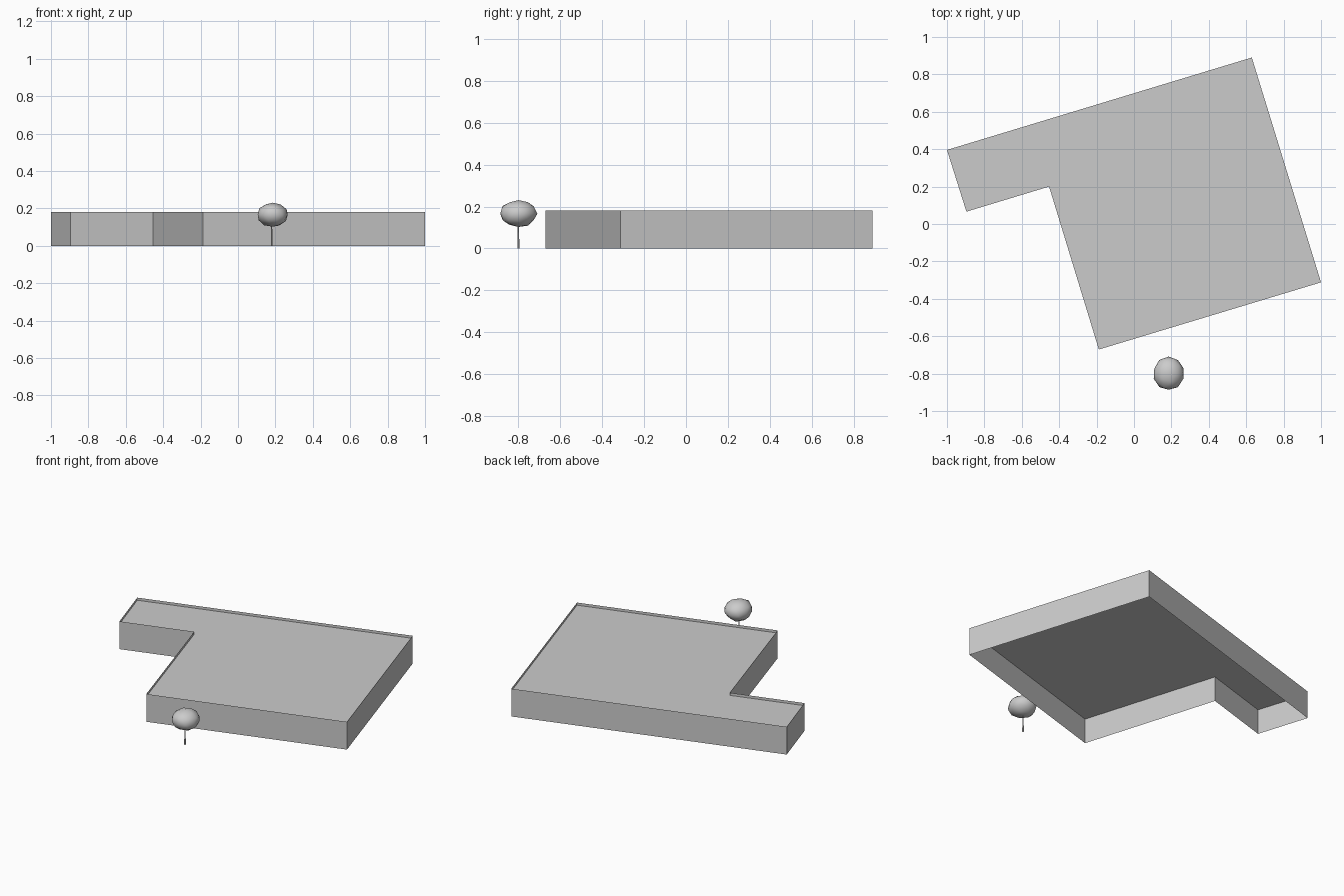
import bpy, bmesh
from mathutils import Vector, noise

if "Cube" in bpy.data.objects:
    bpy.data.objects.remove(bpy.data.objects["Cube"])

WALL_H, ROOF_Z = 0.18, 0.163
FOOTPRINT = [(-1.0, 0.396), (-0.896, 0.066), (-0.454, 0.2),
             (-0.188, -0.671), (1.0, -0.312), (0.63, 0.89)]
TREE = Vector((0.18, -0.8, 0))


def finish(name, bm):
    mesh = bpy.data.meshes.new(name)
    bm.to_mesh(mesh)
    bm.free()
    obj = bpy.data.objects.new(name, mesh)
    bpy.context.collection.objects.link(obj)
    return obj


# Outer walls: thin open shell rising past the roof as a parapet
bm = bmesh.new()
low = [bm.verts.new((x, y, 0)) for x, y in FOOTPRINT]
high = [bm.verts.new((x, y, WALL_H)) for x, y in FOOTPRINT]
for i in range(len(low)):
    j = (i + 1) % len(low)
    bm.faces.new((low[i], low[j], high[j], high[i]))
finish("walls", bm)

# Flat roof set just below the wall tops
bm = bmesh.new()
bm.faces.new([bm.verts.new((x, y, ROOF_Z)) for x, y in FOOTPRINT])
finish("flat_roof", bm)

# Slim tapered trunk
bm = bmesh.new()
bmesh.ops.create_cone(bm, cap_ends=True, segments=6, radius1=0.005,
                      radius2=0.003, depth=0.13)
finish("tree_trunk", bm).location = TREE + Vector((0, 0, 0.065))

# Lumpy low-poly crown with a small bump toward the front
bm = bmesh.new()
bmesh.ops.create_icosphere(bm, subdivisions=2, radius=1)
bump = Vector((0.2, -0.8, 0.4)).normalized()
for v in bm.verts:
    d = v.co.normalized()
    r = 1 + 0.09 * noise.noise(d * 1.8 + Vector((3.1, 1.7, 5.2)))
    if d.dot(bump) > 0.96:
        r += 0.08
    v.co = Vector((d.x * 0.083, d.y * 0.088, d.z * 0.065)) * r
for f in bm.faces:
    f.smooth = True
crown = finish("tree_crown", bm)
crown.location = TREE + Vector((0.005, 0, 0.166))
